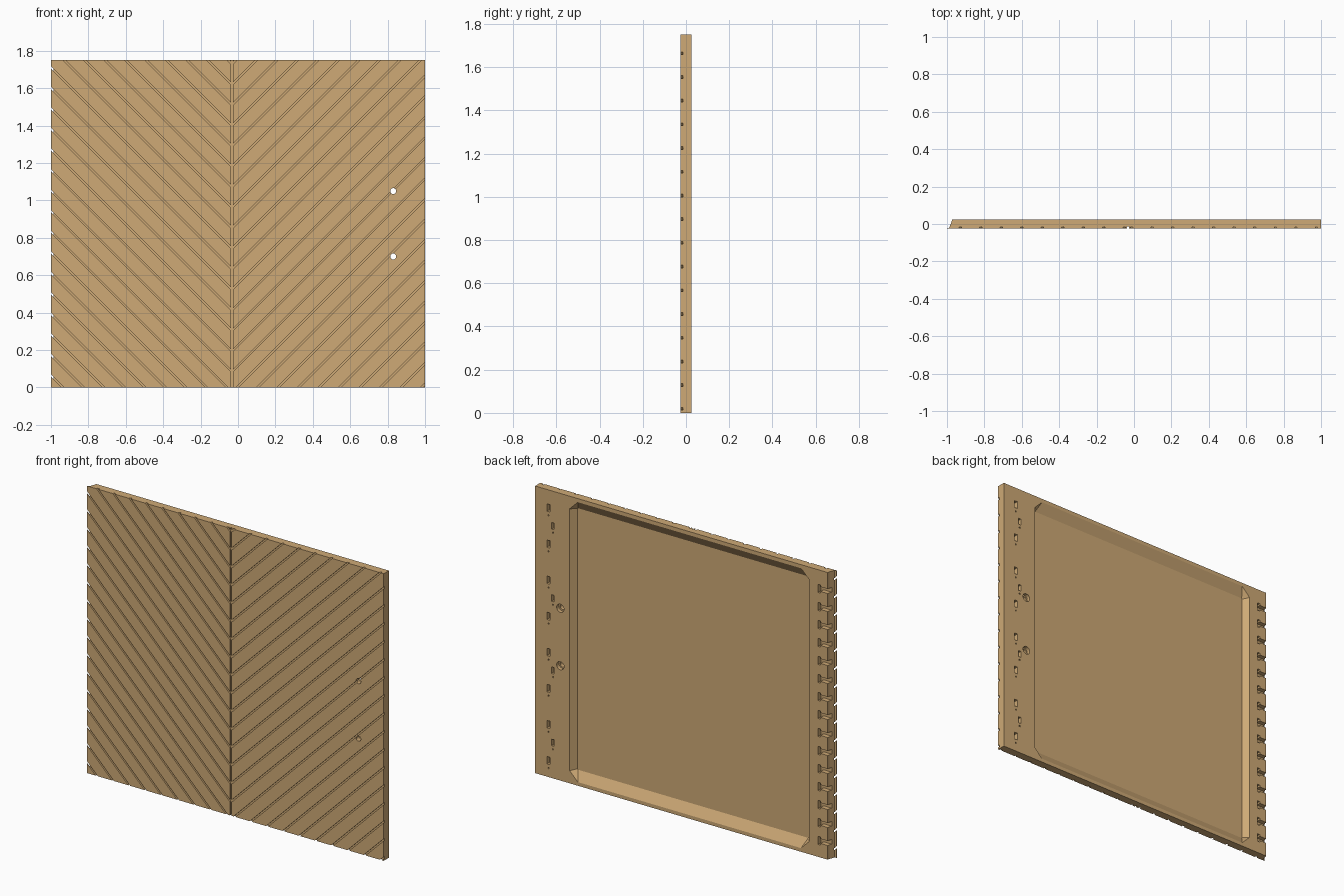
import bpy, bmesh, math

cube = bpy.data.objects.get("Cube")
if cube:
    bpy.data.objects.remove(cube, do_unlink=True)

HEIGHT, FRONT, BACK = 1.75, -0.025, 0.025
SEAM, PITCH = -0.032, 0.1097

wood = bpy.data.materials.new("tan wood")
tan = (0.62, 0.40, 0.18, 1)
wood.diffuse_color = tan
wood.use_nodes = True
wood.node_tree.nodes["Principled BSDF"].inputs["Base Color"].default_value = tan


def loft(bm, near, far, y0, y1):
    """Closed solid between two (x, z) outlines at depths y0 and y1."""
    a = [bm.verts.new((x, y0, z)) for x, z in near]
    b = [bm.verts.new((x, y1, z)) for x, z in far]
    bm.faces.new(a)
    bm.faces.new(b[::-1])
    for i in range(len(a)):
        j = (i + 1) % len(a)
        bm.faces.new((a[i], b[i], b[j], a[j]))


def rect(x0, x1, z0, z1, cx=0, cz=0):
    """Rectangle with corners cut by cx and cz."""
    pts = [(x0 + cx, z0), (x1 - cx, z0), (x1, z0 + cz), (x1, z1 - cz),
           (x1 - cx, z1), (x0 + cx, z1), (x0, z1 - cz), (x0, z0 + cz)]
    return pts if cx else [pts[0], pts[2], pts[4], pts[6]]


def circle(x, z, r, n=20):
    return [(x + r * math.cos(2 * math.pi * i / n),
             z + r * math.sin(2 * math.pi * i / n)) for i in range(n)]


def block(bm, x, z, w, h, y0, y1=BACK + 0.02):
    r = rect(x - w / 2, x + w / 2, z - h / 2, z + h / 2)
    loft(bm, r, r, y0, y1)


def make(name, bm):
    bmesh.ops.recalc_face_normals(bm, faces=bm.faces[:])
    mesh = bpy.data.meshes.new(name)
    bm.to_mesh(mesh)
    bm.free()
    obj = bpy.data.objects.new(name, mesh)
    bpy.context.collection.objects.link(obj)
    return obj


# Panel slab with an undercut lip along one side
bm = bmesh.new()
plan = [(-1, FRONT), (1, FRONT), (1, BACK), (-0.973, BACK),
        (-0.975, 0.012), (-0.988, -0.02), (-1, -0.022)]
face = bm.faces.new([bm.verts.new((x, y, 0)) for x, y in plan])
top = bmesh.ops.extrude_face_region(bm, geom=[face])["geom"]
bmesh.ops.translate(bm, vec=(0, 0, HEIGHT),
                    verts=[v for v in top if isinstance(v, bmesh.types.BMVert)])
panel = make("door_panel", bm)

cutters = []

# Chevron grooves, mirrored about the seam
for side in (-1, 1):
    bm = bmesh.new()
    for k in range(-10, 16):
        z, half, run = 0.084 + k * PITCH, 0.0065, 1.1
        outline = [(SEAM, z - half), (SEAM + side * run, z + run - half),
                   (SEAM + side * run, z + run + half), (SEAM, z + half)]
        loft(bm, outline, outline, FRONT - 0.02, FRONT + 0.01)
    cutters.append(make("chevron_cutter", bm))

# Vertical seam groove
bm = bmesh.new()
block(bm, SEAM, HEIGHT / 2, 0.011, HEIGHT + 0.2, FRONT - 0.02, FRONT + 0.011)
cutters.append(make("seam_cutter", bm))

# Sloped back recess
bm = bmesh.new()
floor = rect(-0.822, 0.74, 0.078, HEIGHT - 0.078, 0.004, 0.004)
rim = rect(-0.848, 0.767, 0.022, HEIGHT - 0.022, 0.055, 0.055)
loft(bm, floor, rim, BACK - 0.035, BACK + 0.0001)
cutters.append(make("recess_cutter", bm))

# Handle holes: narrow through the front, wider at the back
for radius, y0 in ((0.016, FRONT - 0.02), (0.025, BACK - 0.022)):
    bm = bmesh.new()
    for z in (0.70, 1.05):
        c = circle(0.83, z, radius)
        loft(bm, c, c, y0, BACK + 0.02)
    cutters.append(make("handle_hole_cutter", bm))

# Two staggered columns of mortises and their pin holes
bm = bmesh.new()
for i in range(8):
    z = 0.10 + 0.22 * i
    block(bm, 0.909, z, 0.022, 0.045, BACK - 0.025)
    block(bm, 0.909, z - 0.045, 0.008, 0.008, BACK - 0.01)
for i in range(4):
    z = 0.217 + 0.44 * i
    block(bm, 0.88, z, 0.018, 0.04, BACK - 0.025)
    block(bm, 0.88, z - 0.04, 0.008, 0.008, BACK - 0.01)
cutters.append(make("mortise_cutter", bm))

# T-shaped edge notches on the lip side
bm = bmesh.new()
for i in range(15):
    z = 0.10 + PITCH * i
    tee = [(-1.05, z - 0.014), (-0.925, z - 0.014), (-0.925, z - 0.025),
           (-0.908, z - 0.025), (-0.908, z + 0.025), (-0.925, z + 0.025),
           (-0.925, z + 0.014), (-1.05, z + 0.014)]
    loft(bm, tee, tee, BACK - 0.028, BACK + 0.02)
cutters.append(make("notch_cutter", bm))

# Cut the panel, keep the result and drop the cutters
for cutter in cutters:
    mod = panel.modifiers.new(cutter.name, "BOOLEAN")
    mod.operation, mod.solver, mod.object = "DIFFERENCE", "EXACT", cutter
    cutter.hide_render = True
bpy.context.view_layer.update()
result = panel.evaluated_get(bpy.context.evaluated_depsgraph_get())
mesh = bpy.data.meshes.new_from_object(result)
panel.modifiers.clear()
panel.data = mesh
for cutter in cutters:
    bpy.data.objects.remove(cutter, do_unlink=True)
mesh.materials.clear()
mesh.materials.append(wood)
for poly in mesh.polygons:
    poly.material_index = 0
    poly.use_smooth = False
